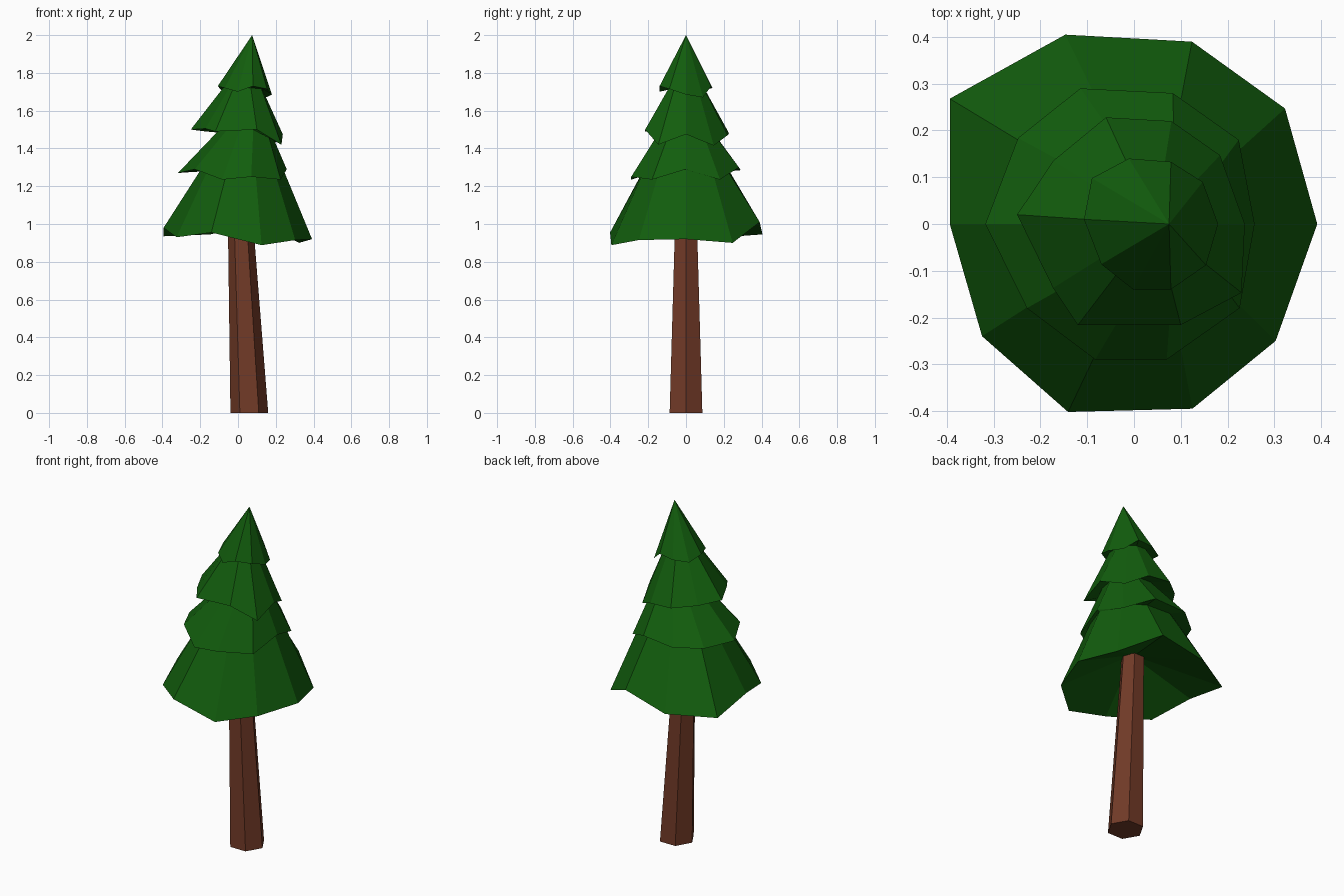
import bpy, bmesh
from math import cos, sin, tau

if "Cube" in bpy.data.objects:
    bpy.data.objects.remove(bpy.data.objects["Cube"])


def material(name, rgb):
    m = bpy.data.materials.new(name)
    m.diffuse_color = (*rgb, 1)
    m.use_nodes = True
    m.node_tree.nodes["Principled BSDF"].inputs["Base Color"].default_value = m.diffuse_color
    return m


def build(name, rings, mat, apex=None, cap_ends=False):
    """Skin a stack of equal-count rings, optionally closed by an apex or caps."""
    bm = bmesh.new()
    loops = [[bm.verts.new(p) for p in r] for r in rings]
    n = len(loops[0])
    for a, b in zip(loops, loops[1:]):
        for i in range(n):
            j = (i + 1) % n
            bm.faces.new((a[i], a[j], b[j], b[i]))
    if apex:
        tip = bm.verts.new(apex)
        for i in range(n):
            bm.faces.new((loops[-1][i], loops[-1][(i + 1) % n], tip))
    if cap_ends:
        bm.faces.new(loops[0][::-1])
        bm.faces.new(loops[-1])
    me = bpy.data.meshes.new(name)
    bm.to_mesh(me)
    bm.free()
    me.materials.append(mat)
    ob = bpy.data.objects.new(name, me)
    bpy.context.collection.objects.link(ob)
    return ob


def hexagon(cx, r, z):
    return [(cx + r * cos(tau * i / 6), r * sin(tau * i / 6), z) for i in range(6)]


def shrink(points, cx, f, z):
    return [(cx + (x - cx) * f, y * f, z) for x, y, _ in points]


green = material("needles", (0.006, 0.11, 0.004))
brown = material("bark", (0.165, 0.042, 0.02))

# Leaning six-sided trunk, ending inside the foliage
build("trunk", [hexagon(0.06, 0.10, 0), hexagon(0.008, 0.063, 1.12)],
      brown, cap_ends=True)

# Uneven ten-sided skirt rims, bottom to top
rim_1 = [(.392, 0, .92), (.323, .247, .90), (.124, .39, 1.01), (-.147, .405, .945),
         (-.394, .268, .935), (-.394, 0, .98), (-.325, -.24, .93),
         (-.141, -.402, .955), (.125, -.395, .888), (.303, -.25, .915)]
rim_2 = [(.258, 0, 1.29), (.224, .18, 1.235), (.083, .28, 1.30), (-.115, .29, 1.285),
         (-.248, .184, 1.275), (-.318, 0, 1.27), (-.229, -.18, 1.29),
         (-.083, -.29, 1.235), (.07, -.29, 1.25), (.226, -.18, 1.235)]
rim_3 = [(.237, 0, 1.475), (.184, .147, 1.415), (.08, .22, 1.47), (-.06, .228, 1.48),
         (-.173, .135, 1.49), (-.25, .02, 1.50), (-.173, -.137, 1.505),
         (-.12, -.216, 1.49), (.10, -.216, 1.50), (.23, -.147, 1.42)]
rim_4 = [(.18, 0, 1.685), (.147, .09, 1.67), (.079, .133, 1.73), (-.011, .14, 1.72),
         (-.09, .098, 1.71), (-.107, .01, 1.73), (-.07, -.086, 1.72),
         (-.002, -.14, 1.70), (.079, -.14, 1.73), (.154, -.088, 1.715)]

# One skin: concave underside, then each skirt tapering up under the next
build("foliage", [shrink(rim_1, 0.01, 0.12, 1.08),
                  rim_1, shrink(rim_1, .05, .56, 1.285),
                  rim_2, shrink(rim_2, .09, .46, 1.50),
                  rim_3, shrink(rim_3, .045, .42, 1.72),
                  rim_4], green, apex=(0.075, 0, 2.0))
